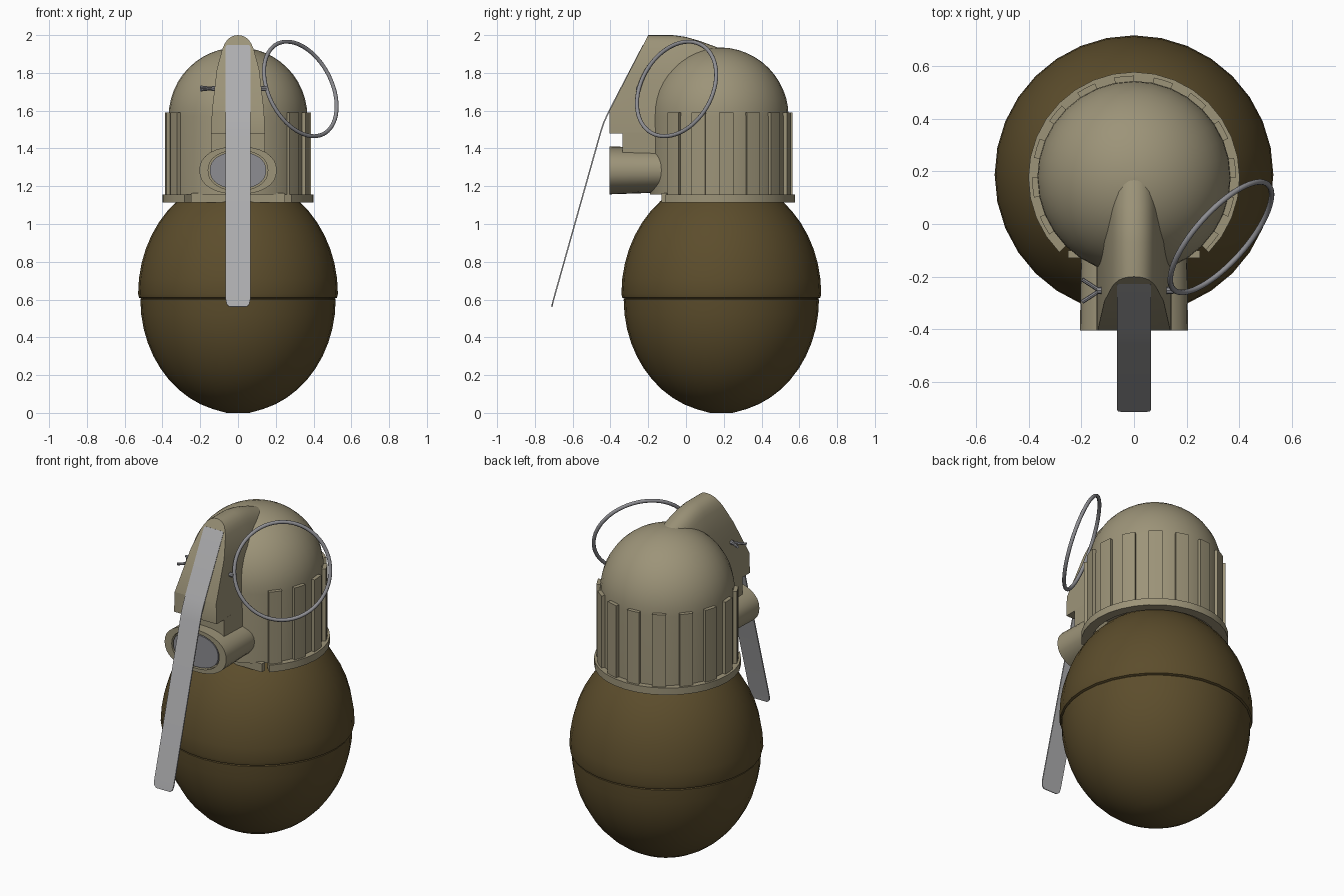
import bpy, bmesh, math
from mathutils import Vector, Matrix

if "Cube" in bpy.data.objects:
    bpy.data.objects.remove(bpy.data.objects["Cube"])


def mat(name, c):
    m = bpy.data.materials.new(name)
    m.diffuse_color = (*c, 1)
    m.use_nodes = True
    m.node_tree.nodes["Principled BSDF"].inputs["Base Color"].default_value = m.diffuse_color
    return m


OLIVE = mat("olive_brown", (0.107, 0.074, 0.025))
KHAKI = mat("khaki", (0.335, 0.295, 0.19))
LIGHT = mat("light_steel", (0.42, 0.42, 0.43))
STEEL = mat("steel", (0.27, 0.27, 0.29))
CY = 0.176          # axis of the cap


def finish(name, bm, m, angle=30):
    bmesh.ops.recalc_face_normals(bm, faces=bm.faces[:])
    me = bpy.data.meshes.new(name)
    bm.to_mesh(me)
    bm.free()
    me.materials.append(m)
    ob = bpy.data.objects.new(name, me)
    bpy.context.collection.objects.link(ob)
    bpy.ops.object.select_all(action='DESELECT')
    ob.select_set(True)
    bpy.context.view_layer.objects.active = ob
    bpy.ops.object.shade_smooth_by_angle(angle=math.radians(angle))
    return ob


def loft(bm, rings, close=True, caps=True, loop=False):
    """Bridge equal-length rings of points."""
    vs = [[bm.verts.new(p) for p in r] for r in rings]
    n = len(vs[0])
    pairs = list(zip(vs, vs[1:])) + ([(vs[-1], vs[0])] if loop else [])
    for a, b in pairs:
        for i in range(n if close else n - 1):
            j = (i + 1) % n
            bm.faces.new((a[i], a[j], b[j], b[i]))
    if caps and not loop:
        bm.faces.new(vs[0])
        bm.faces.new(vs[-1])


def revolve(bm, prof, cy, n=32):
    loft(bm, [[(r * math.cos(2 * math.pi * i / n), cy + r * math.sin(2 * math.pi * i / n), z)
               for i in range(n)] for r, z in prof])


def arc_block(bm, r0, r1, z0, z1, a0, a1, n):
    rings = []
    for i in range(n + 1):
        a = math.radians(a0 + (a1 - a0) * i / n)
        c, s = math.cos(a), math.sin(a)
        rings.append([(r * c, CY + r * s, z) for r, z in ((r0, z0), (r1, z0), (r1, z1), (r0, z1))])
    loft(bm, rings)


def box(bm, x0, x1, y0, y1, z0, z1):
    loft(bm, [[(x0, y0, z), (x1, y0, z), (x1, y1, z), (x0, y1, z)] for z in (z0, z1)])


def rod(bm, p, q, r, n=8):
    p, q = Vector(p), Vector(q)
    rot = (q - p).to_track_quat('Z', 'Y')
    ring = [rot @ Vector((r * math.cos(2 * math.pi * i / n), r * math.sin(2 * math.pi * i / n), 0))
            for i in range(n)]
    loft(bm, [[p + v for v in ring], [q + v for v in ring]])


# egg-shaped body: two half shells with a seam
prof = []
for i in range(1, 13):
    t = math.pi / 2 * i / 12
    prof.append((0.517 * math.sin(t), 0.6 - 0.6 * math.cos(t)))
prof[0] = (0.06, 0.0)
prof += [(0.512, 0.605), (0.524, 0.61)]
for i in range(0, 12):
    t = math.pi / 2 * i / 12
    prof.append((0.529 * math.cos(t), 0.63 + 0.62 * math.sin(t)))
bm = bmesh.new()
revolve(bm, prof, 0.187)
finish("body", bm, OLIVE)

# cap: hollow cylinder and dome
prof = [(0.12, 1.25), (0.335, 1.25), (0.335, 1.155), (0.367, 1.155)]
for i in range(0, 13):
    t = math.radians(89) * i / 12
    prof.append((0.367 * math.cos(t), 1.57 + 0.365 * math.sin(t)))
bm = bmesh.new()
revolve(bm, prof, CY)
finish("cap", bm, KHAKI)

# flange, open at the front, and its front wall
bm = bmesh.new()
arc_block(bm, 0.345, 0.401, 1.115, 1.157, -45, 225, 24)
box(bm, -0.25, 0.25, -0.13, -0.1, 1.115, 1.165)
finish("cap_flange", bm, KHAKI)

# grip ribs around the cap
bm = bmesh.new()
for k in range(12):
    arc_block(bm, 0.35, 0.387, 1.15, 1.59, -45 + 22.5 * k, -33.75 + 22.5 * k, 2)
finish("cap_ribs", bm, KHAKI)


# oval tube on the front
def oval(a, b, y, n=32):
    pts = []
    for i in range(n):
        t = 2 * math.pi * i / n
        c, s = math.cos(t), math.sin(t)
        pts.append((math.copysign(a * abs(c) ** 0.9, c), y,
                    1.284 + math.copysign(b * abs(s) ** 0.9, s)))
    return pts


bm = bmesh.new()
loft(bm, [oval(0.2, 0.113, 0.0), oval(0.205, 0.127, -0.405), oval(0.158, 0.106, -0.405),
          oval(0.158, 0.106, -0.38)])
finish("front_tube", bm, KHAKI)
bm = bmesh.new()
loft(bm, [oval(0.149, 0.098, -0.37), oval(0.149, 0.098, -0.402)])
finish("tube_plug", bm, STEEL)

# lever housing: arched section running back into the dome
half = [(0.142, 1.48), (0.138, 1.6), (0.112, 1.82), (0.082, 1.93)]
half += [(0.075 * math.cos(math.radians(a)), 1.93 + 0.07 * math.sin(math.radians(a)))
         for a in (20, 40, 60, 75)]
arch = half + [(0, 2.0)] + [(-x, z) for x, z in reversed(half)]
bm = bmesh.new()
loft(bm, [[(x, y, z - d if z > 1.5 else z) for x, z in arch]
          for y, d in ((-0.405, 0), (-0.07, 0), (0.0, 0.01), (0.07, 0.03), (0.18, 0.07))])
cut = bmesh.ops.bisect_plane(bm, geom=bm.verts[:] + bm.edges[:] + bm.faces[:],
                             plane_co=(0, -0.2, 2.0), plane_no=(0, -0.4, 0.205), clear_outer=True)
bmesh.ops.contextual_create(bm, geom=[e for e in cut['geom_cut'] if isinstance(e, bmesh.types.BMEdge)])
finish("lever_housing", bm, KHAKI)
bm = bmesh.new()
box(bm, -0.142, 0.142, -0.335, -0.1, 1.3, 1.485)
finish("housing_base", bm, KHAKI)

# flat safety lever, bent once, with rounded lower corners
path = [(-0.228, 1.948, 0.06), (-0.234, 1.938, 0.065), (-0.41, 1.6, 0.065), (-0.438, 1.54, 0.065),
        (-0.456, 1.485, 0.065), (-0.705, 0.6, 0.065), (-0.711, 0.575, 0.06), (-0.714, 0.563, 0.045)]
bm = bmesh.new()
loft(bm, [[(-w, y, z), (w, y, z), (w, y + 0.007, z - 0.002), (-w, y + 0.007, z - 0.002)]
          for y, z, w in path])
finish("lever", bm, LIGHT)

# pull ring
R, r, N, M = 0.268, 0.0105, 64, 10
rot = Vector((0.696, -0.622, 0.358)).to_track_quat('Z', 'Y')
centre = Vector((0.33, -0.05, 1.715))
bm = bmesh.new()
rings = []
for i in range(N):
    a = 2 * math.pi * i / N
    rings.append([centre + rot @ Vector(((R + r * math.cos(b)) * math.cos(a),
                                         (R + r * math.cos(b)) * math.sin(a), r * math.sin(b)))
                  for b in [2 * math.pi * j / M for j in range(M)]])
loft(bm, rings, loop=True)
finish("pull_ring", bm, STEEL, 60)

# split pin through the housing
bm = bmesh.new()
rod(bm, (-0.14, -0.253, 1.717), (0.15, -0.253, 1.717), 0.013)
for y, z in ((-0.21, 1.725), (-0.296, 1.71)):
    rod(bm, (-0.13, -0.253, 1.717), (-0.197, y, z), 0.008)
finish("split_pin", bm, STEEL)
